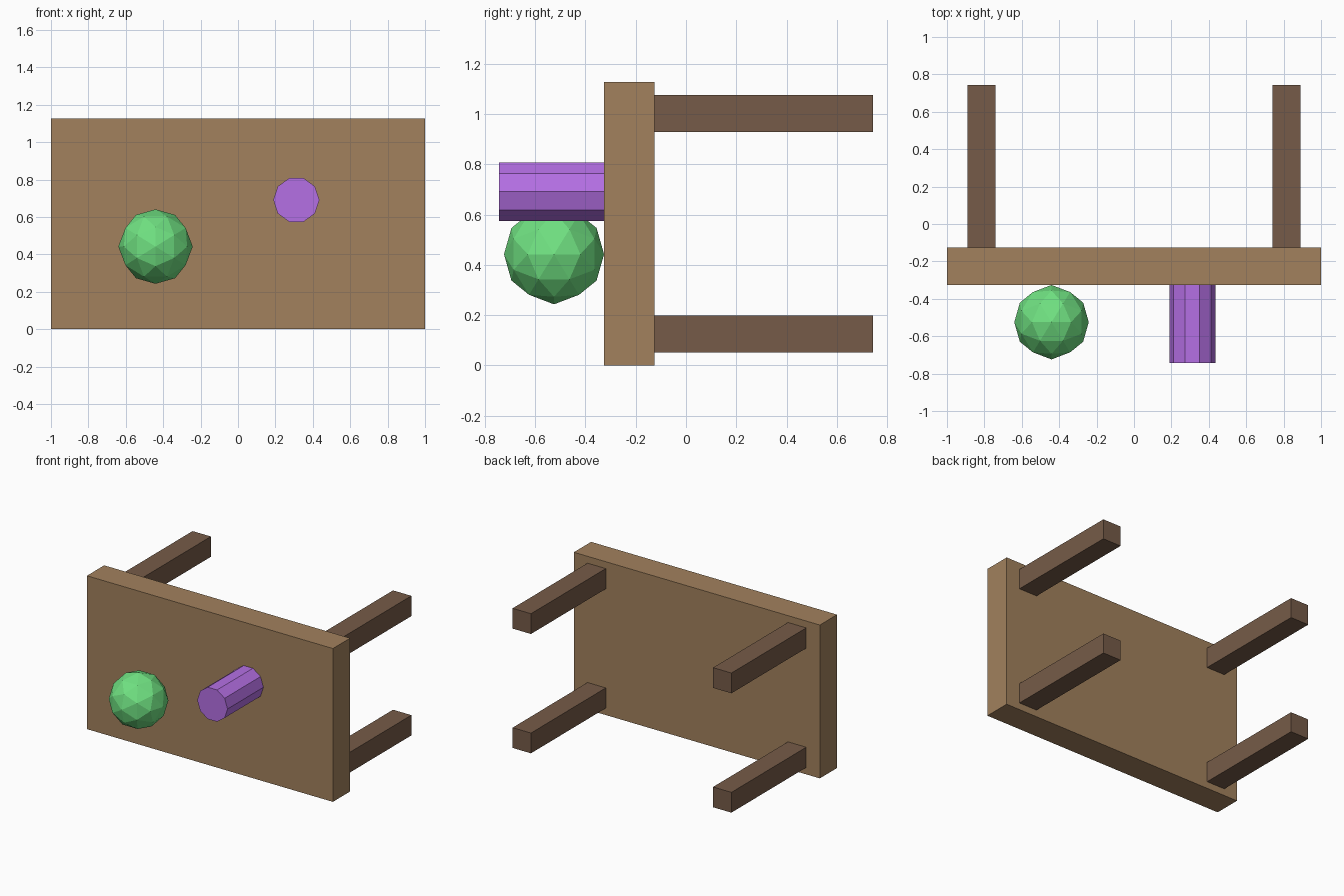
import bpy, bmesh
from math import cos, sin, tau, sqrt
from mathutils import Vector

if "Cube" in bpy.data.objects:
    bpy.data.objects.remove(bpy.data.objects["Cube"])


def material(name, rgb):
    m = bpy.data.materials.new(name)
    m.diffuse_color = (*rgb, 1)
    m.use_nodes = True
    m.node_tree.nodes["Principled BSDF"].inputs["Base Color"].default_value = m.diffuse_color
    return m


def add(name, bm, loc, mat):
    bmesh.ops.recalc_face_normals(bm, faces=bm.faces)
    mesh = bpy.data.meshes.new(name)
    bm.to_mesh(mesh)
    bm.free()
    mesh.materials.append(mat)
    ob = bpy.data.objects.new(name, mesh)
    ob.location = loc
    bpy.context.collection.objects.link(ob)
    return ob


def box(name, size, loc, mat):
    bm = bmesh.new()
    bmesh.ops.create_cube(bm, size=1)
    bmesh.ops.scale(bm, vec=size, verts=bm.verts)
    return add(name, bm, loc, mat)


top_wood = material("top_wood", (0.36, 0.22, 0.11))
leg_wood = material("leg_wood", (0.18, 0.105, 0.065))
green = material("green", (0.16, 0.75, 0.22))
purple = material("purple", (0.46, 0.16, 0.78))

MID_Z = 0.5635
FACE_Y, BACK_Y, END_Y = -0.326, -0.126, 0.743

# Table top, tipped on its long edge
box("table_top", (2, BACK_Y - FACE_Y, 2 * MID_Z),
    (0, (FACE_Y + BACK_Y) / 2, MID_Z), top_wood)

# Four legs pointing backwards
for sx, side in ((-1, "left"), (1, "right")):
    for sz, level in ((-1, "lower"), (1, "upper")):
        box(f"{level}_{side}_leg", (0.149, END_Y - BACK_Y, 0.149),
            (sx * 0.815, (BACK_Y + END_Y) / 2, MID_Z + sz * 0.4385), leg_wood)

# Ball: icosahedron split once and pushed out to a sphere
R = 0.199
PHI = (1 + sqrt(5)) / 2
bm = bmesh.new()
for a in (-1, 1):
    for b in (-PHI, PHI):
        for co in ((a, 0, b), (b, a, 0), (0, b, a)):
            bm.verts.new(co)
bmesh.ops.convex_hull(bm, input=bm.verts)
bmesh.ops.subdivide_edges(bm, edges=bm.edges[:], cuts=1, use_grid_fill=True)
for v in bm.verts:
    v.co = v.co.normalized() * R
add("ball", bm, (-0.441, FACE_Y - R, 0.442), green)

# Ten-sided cup standing on the table face
r, n = 0.123, 10
bm = bmesh.new()
ring = [bm.verts.new((r * cos(tau * i / n), 0, r * sin(tau * i / n))) for i in range(n)]
base = bm.faces.new(ring)
out = bmesh.ops.extrude_face_region(bm, geom=[base], use_keep_orig=True)
bmesh.ops.translate(bm, vec=Vector((0, -END_Y - FACE_Y, 0)),
                    verts=[g for g in out["geom"] if isinstance(g, bmesh.types.BMVert)])
add("cup", bm, (0.312, FACE_Y, 0.691), purple)
